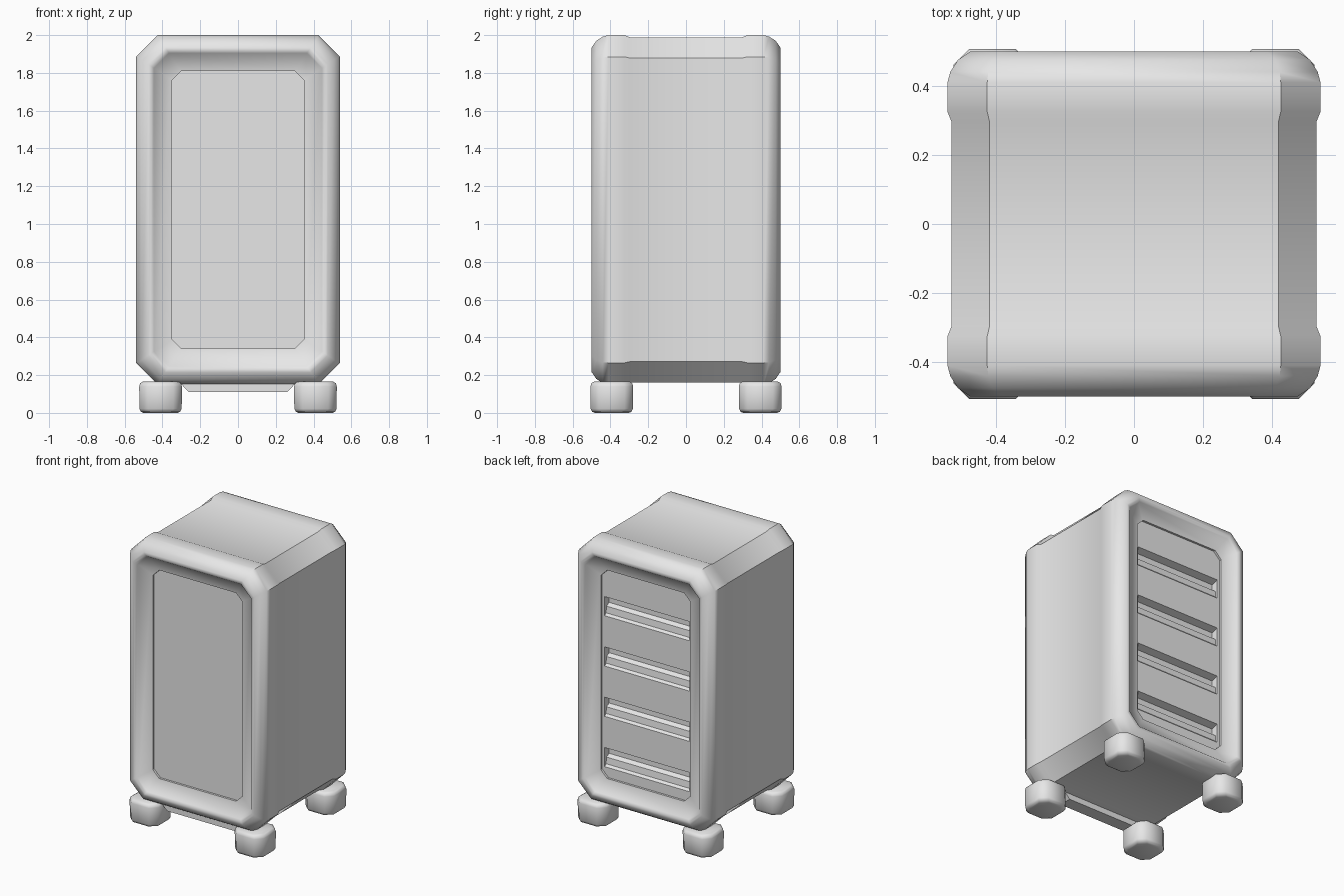
import bpy, bmesh, math
from mathutils import Matrix

if "Cube" in bpy.data.objects:
    bpy.data.objects.remove(bpy.data.objects["Cube"], do_unlink=True)

grey = bpy.data.materials.new("light grey")
grey.use_nodes = True
grey.diffuse_color = (0.8, 0.8, 0.8, 1)
grey.node_tree.nodes["Principled BSDF"].inputs["Base Color"].default_value = (0.8, 0.8, 0.8, 1)

W, Z0, Z1 = 0.54, 0.15, 2.0


def finish(bm, name, angle=40):
    bmesh.ops.recalc_face_normals(bm, faces=bm.faces)
    mesh = bpy.data.meshes.new(name)
    bm.to_mesh(mesh)
    bm.free()
    mesh.materials.append(grey)
    obj = bpy.data.objects.new(name, mesh)
    bpy.context.collection.objects.link(obj)
    bpy.ops.object.select_all(action="DESELECT")
    obj.select_set(True)
    bpy.context.view_layer.objects.active = obj
    bpy.ops.object.shade_smooth_by_angle(angle=math.radians(angle))
    return obj


def octagon(x, z0, z1, c):
    """Rectangle outline with chamfered corners."""
    return [(x, z0 + c), (x, z1 - c), (x - c, z1), (c - x, z1),
            (-x, z1 - c), (-x, z0 + c), (c - x, z0), (x - c, z0)]


def loft(bm, rings):
    """Bridge consecutive rings of points and cap both ends."""
    loops = [[bm.verts.new(p) for p in ring] for ring in rings]
    for a, b in zip(loops, loops[1:]):
        for i in range(len(a)):
            j = (i + 1) % len(a)
            bm.faces.new((a[i], a[j], b[j], b[i]))
    bm.faces.new(loops[0])
    bm.faces.new(loops[-1])


# Cabinet shell: rounded rims around a slimmer waist, as (inset, y, chamfer)
rim = [(0.19, 0.45, 0.05), (0.18, 0.452, 0.05), (0.105, 0.478, 0.075),
       (0.095, 0.49, 0.08), (0.08, 0.5, 0.085), (0.065, 0.499, 0.09),
       (0.03, 0.475, 0.1), (0.008, 0.44, 0.11), (0, 0.41, 0.115),
       (0, 0.325, 0.115), (0.012, 0.295, 0.11)]
front = [(0.19, -0.435, 0.05)] + [(i, -y, c) for i, y, c in rim]
back = rim[::-1] + [(0.19, 0.34, 0.05)]
bm = bmesh.new()
loft(bm, [[(x, y, z) for x, z in octagon(W - i, Z0 + i, Z1 - i, c)]
          for i, y, c in front + back])
finish(bm, "cabinet_shell")

# Back panel: horizontal grooves with a sloped lower lip
PANEL, FLOOR = 0.435, 0.385
profile = [(0.34, 1.83), (PANEL, 1.83)]
for k in range(4):
    c = 1.55 - 0.355 * k
    profile += [(PANEL, c + 0.06), (FLOOR, c + 0.045), (FLOOR, c),
                (PANEL - 0.02, c - 0.015), (PANEL - 0.015, c - 0.06), (PANEL, c - 0.075)]
profile += [(PANEL, 0.33), (0.34, 0.33)]
bm = bmesh.new()
loft(bm, [[(x, y, z) for y, z in profile] for x in (-0.33, 0.33)])
finish(bm, "grooved_back_panel", 30)

# Plain strips closing the groove ends
bm = bmesh.new()
for s in (-1, 1):
    m = Matrix.Translation((s * 0.345, 0.3875, 1.08)) @ Matrix.Diagonal((0.03, 0.095, 1.5, 1))
    bmesh.ops.create_cube(bm, size=1, matrix=m)
finish(bm, "back_panel_side_strips")

# Chamfered bar under the front edge
bm = bmesh.new()
loft(bm, [[(x, y, z) for x, z in ((-0.31, 0.17), (-0.29, 0.14), (-0.26, 0.11),
                                  (0.26, 0.11), (0.29, 0.14), (0.31, 0.17))]
          for y in (-0.42, -0.33)])
finish(bm, "front_under_bar", 30)

# Feet: chamfered blocks with rounded edges
foot_levels = [(0.09, 0), (0.104, 0.006), (0.112, 0.022), (0.113, 0.14), (0.108, 0.157), (0.095, 0.165)]
for sx, side in ((1, "left"), (-1, "right")):
    for sy, end in ((-1, "front"), (1, "back")):
        bm = bmesh.new()
        loft(bm, [[(sx * 0.41 + x, sy * 0.393 + y, z)
                   for x, y in octagon(h, -h, h, 0.045)] for h, z in foot_levels])
        finish(bm, f"{end}_{side}_foot", 46)
